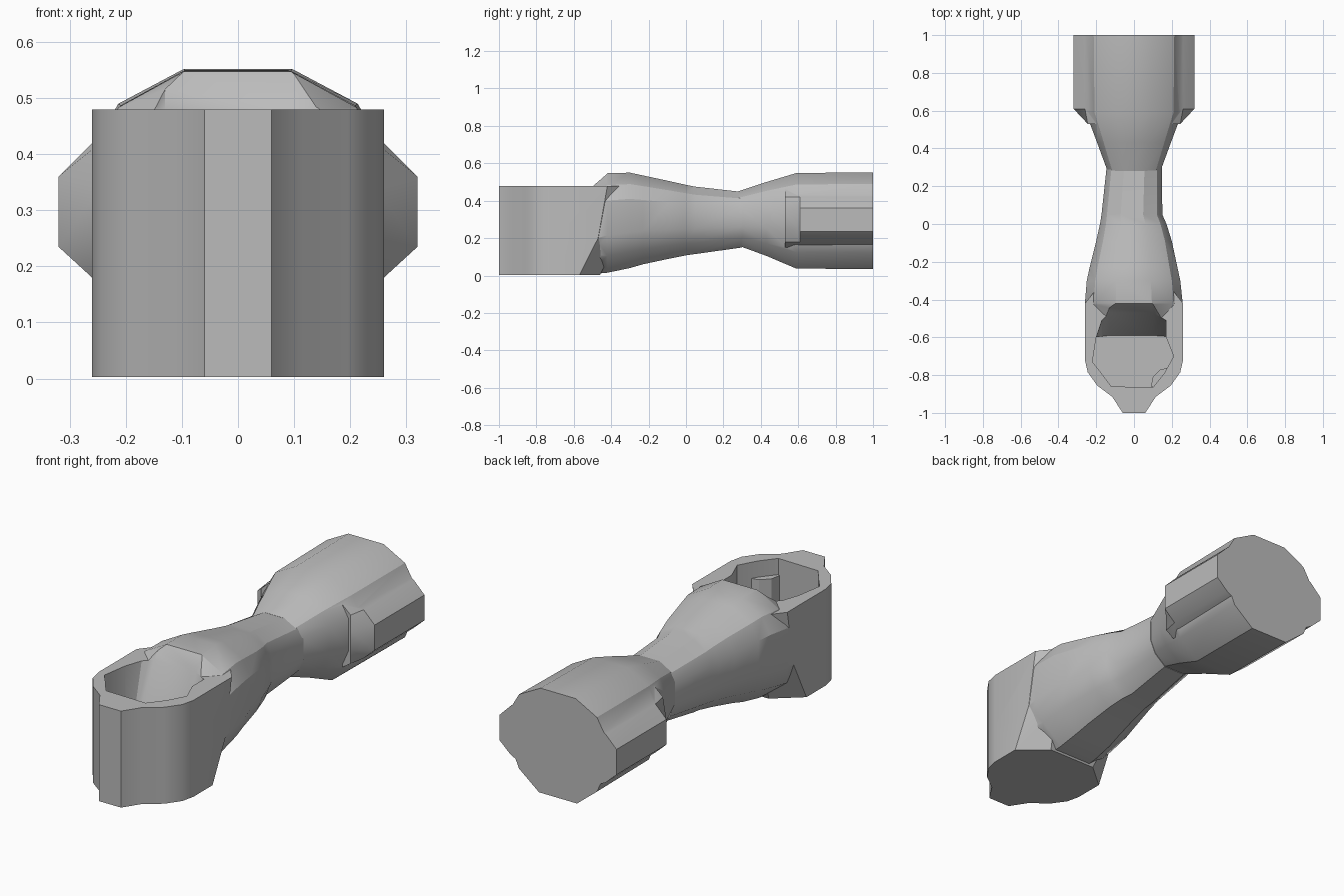
import bpy
import bmesh

default = bpy.data.objects.get("Cube")
if default:
    bpy.data.objects.remove(default, do_unlink=True)

grey = bpy.data.materials.new("plain grey")
grey.use_nodes = True
tone = (0.5, 0.5, 0.5, 1)
grey.diffuse_color = tone
grey.node_tree.nodes["Principled BSDF"].inputs["Base Color"].default_value = tone


def loft(name, rings):
    """Skin closed rings of equal length and cap both ends."""
    bm = bmesh.new()
    loops = [[bm.verts.new(p) for p in ring] for ring in rings]
    n = len(loops[0])
    for a, b in zip(loops, loops[1:]):
        for i in range(n):
            j = (i + 1) % n
            bm.faces.new((a[i], a[j], b[j], b[i]))
    bm.faces.new(loops[0][::-1])
    bm.faces.new(loops[-1])
    bmesh.ops.recalc_face_normals(bm, faces=bm.faces[:])
    mesh = bpy.data.meshes.new(name)
    bm.to_mesh(mesh)
    bm.free()
    mesh.materials.append(grey)
    obj = bpy.data.objects.new(name, mesh)
    bpy.context.collection.objects.link(obj)
    return obj


def boolean(obj, other, operation):
    mod = obj.modifiers.new(operation.lower(), "BOOLEAN")
    mod.operation = operation
    mod.solver = "EXACT"
    mod.object = other
    bpy.context.view_layer.objects.active = obj
    bpy.ops.object.modifier_apply(modifier=mod.name)
    bpy.data.objects.remove(other, do_unlink=True)


# Faceted cross-section shared by the handle and the shaft
half = [(.37, 1), (.82, .76), (1, .45), (1, -.25), (.82, -.66), (.4, -1)]
section = half + [(-u, v) for u, v in reversed(half)]


def ring(y, x0, x1, z0, z1):
    cx, cz = (x0 + x1) / 2, (z0 + z1) / 2
    return [(cx + u * (x1 - x0) / 2, y, cz + v * (z1 - z0) / 2) for u, v in section]


# Handle: straight grip tapering forward to the shaft
handle = loft("handle", [
    ring(.28, -.14, .14, .16, .45),
    ring(.43, -.195, .195, .105, .5),
    ring(.59, -.255, .255, .037, .548),
    ring(1, -.26, .26, .035, .552)])

# Side lugs on the handle, ramped at the front
for side in (-1, 1):
    def lug_ring(y, x, low, high):
        return [(side * .2, y, .15), (side * .2, y, .46),
                (side * min(x, .26), y, .42), (side * x, y, high),
                (side * x, y, low), (side * min(x, .26), y, .18)]
    lug = loft("lug", [lug_ring(.53, .245, .25, .34),
                       lug_ring(.61, .32, .235, .36),
                       lug_ring(1, .32, .235, .36)])
    boolean(handle, lug, "UNION")

# Shaft: swells from the waist into the hood behind the cup
shaft = loft("shaft", [
    ring(.3, -.145, .148, .15, .447),
    ring(.05, -.172, .15, .115, .475),
    ring(0, -.18, .172, .108, .485),
    ring(-.09, -.2, .2, .09, .505),
    ring(-.23, -.235, .23, .06, .535),
    ring(-.3, -.25, .245, .04, .55),
    ring(-.42, -.26, .258, .015, .547),
    ring(-.53, -.26, .26, .005, .485)])

# Cup: deep prism with a narrow spout at the front
wall = [(.06, -1), (.115, -.915), (.195, -.855), (.245, -.785), (.26, -.72)]


def cup_ring(z, shoulder, back, width):
    right = wall + [(.26, shoulder), (width, back)]
    return [(x, y, z) for x, y in right + [(-x, y) for x, y in reversed(right)]]


cup = loft("cup", [cup_ring(.003, -.57, -.46, .13),
                   cup_ring(.2, -.47, -.36, .18),
                   cup_ring(.48, -.42, -.32, .18)])
boolean(cup, shaft, "UNION")

# Recess in the cup, its back wall sloping down to the floor
front = [(.17, -.6), (.21, -.7), (.16, -.79), (.1, -.865), (-.12, -.86),
         (-.18, -.78), (-.22, -.73), (-.2, -.6)]


def recess_ring(z, back, side):
    pts = [(-.13, back), (.1, back), (.17, side)] + front + [(-.17, side)]
    return [(x, y, z) for x, y in pts]


recess = loft("recess_cutter", [recess_ring(.12, -.59, -.595),
                                recess_ring(.48, -.47, -.51),
                                recess_ring(.6, -.38, -.42)])
recess.hide_render = True
boolean(cup, recess, "DIFFERENCE")

# Small ledge in the front corner of the recess
loft("recess_ledge", [[(.09, -.86, z), (.1, -.81, z), (.14, -.77, z),
                       (.19, -.76, z), (.2, -.83, z), (.14, -.87, z)]
                      for z in (.1, .4)])

# Soft facets with crisp edges
for obj in bpy.context.scene.objects:
    obj.select_set(obj.type == "MESH")
bpy.context.view_layer.objects.active = cup
bpy.ops.object.shade_smooth_by_angle(angle=.5)
